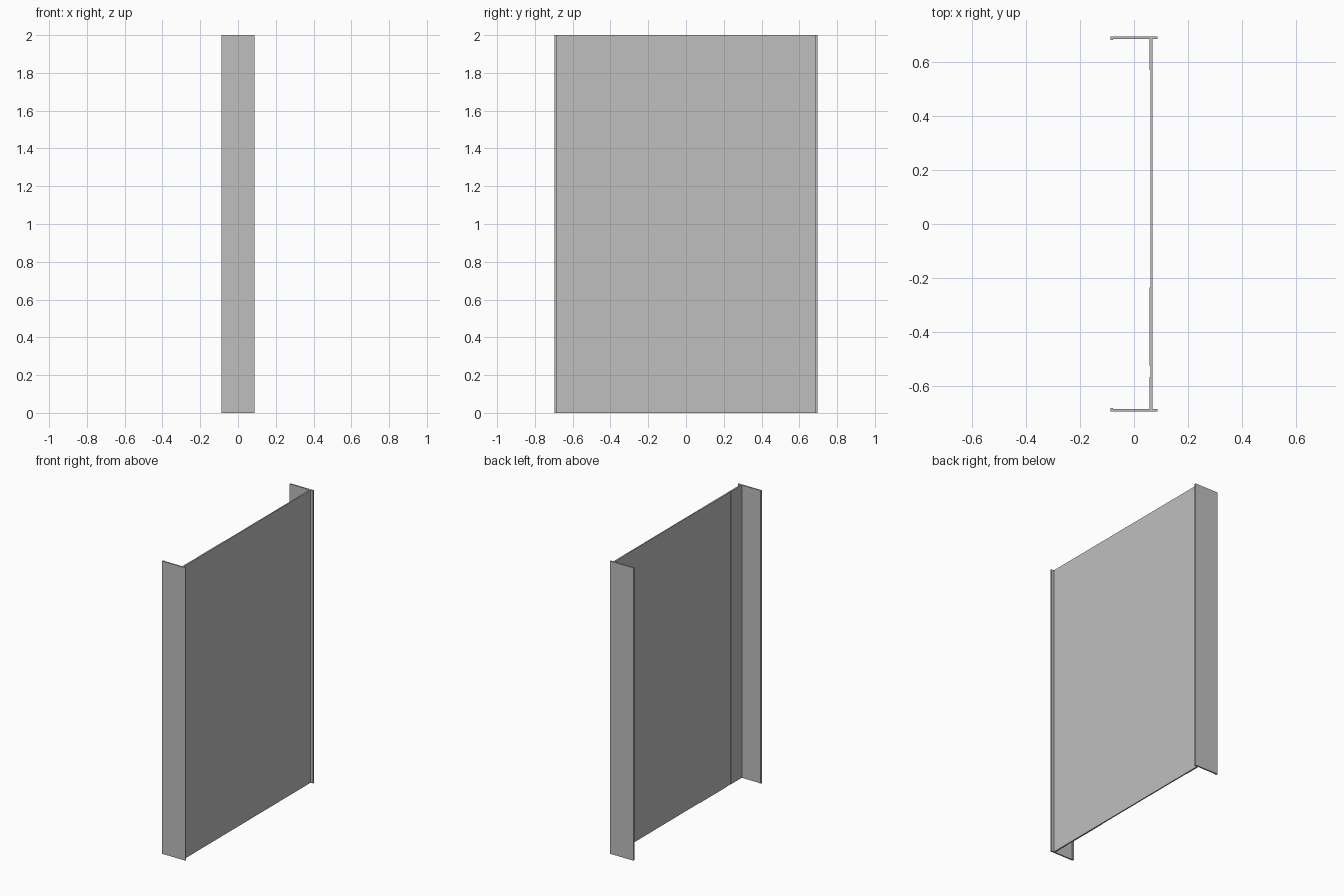
import bpy
import bmesh

cube = bpy.data.objects.get("Cube")
if cube:
    bpy.data.objects.remove(cube, do_unlink=True)

HEIGHT = 2.0
HALF_X, HALF_Y = 0.088, 0.695
SHEET = 0.01

grey = bpy.data.materials.new("plain grey")
grey.use_nodes = True
colour = (0.52, 0.52, 0.52, 1)
grey.diffuse_color = colour
grey.node_tree.nodes["Principled BSDF"].inputs["Base Color"].default_value = colour


def extrude_profile(name, points):
    """Raise a flat outline to the full height."""
    bm = bmesh.new()
    face = bm.faces.new([bm.verts.new((x, y, 0)) for x, y in points])
    raised = bmesh.ops.extrude_face_region(bm, geom=[face])["geom"]
    verts = [v for v in raised if isinstance(v, bmesh.types.BMVert)]
    bmesh.ops.translate(bm, verts=verts, vec=(0, 0, HEIGHT))
    bmesh.ops.recalc_face_normals(bm, faces=bm.faces)
    mesh = bpy.data.meshes.new(name)
    bm.to_mesh(mesh)
    bm.free()
    mesh.materials.append(grey)
    obj = bpy.data.objects.new(name, mesh)
    bpy.context.collection.objects.link(obj)
    return obj


# Web panel with shallow raised bands on its inner side
web_outer, web_inner, band_x = 0.069, 0.061, 0.058
web_end = HALF_Y - SHEET
outline = [(web_outer, web_end), (web_outer, -web_end)]
for low, high in ((-web_end, -0.567), (-0.525, -0.236), (0.57, web_end)):
    if low > -web_end:
        outline.append((web_inner, low))
    outline += [(band_x, low), (band_x, high)]
    if high < web_end:
        outline.append((web_inner, high))
extrude_profile("web_panel", outline)

# Side flanges, each with a small lip turned inward
for name, side in (("front_flange", -1), ("back_flange", 1)):
    inner = HALF_Y - SHEET
    lip = inner - 0.004
    profile = [(-HALF_X, HALF_Y), (HALF_X, HALF_Y), (HALF_X, inner),
               (-HALF_X + SHEET, inner), (-HALF_X + SHEET, lip), (-HALF_X, lip)]
    extrude_profile(name, [(x, side * y) for x, y in profile])
